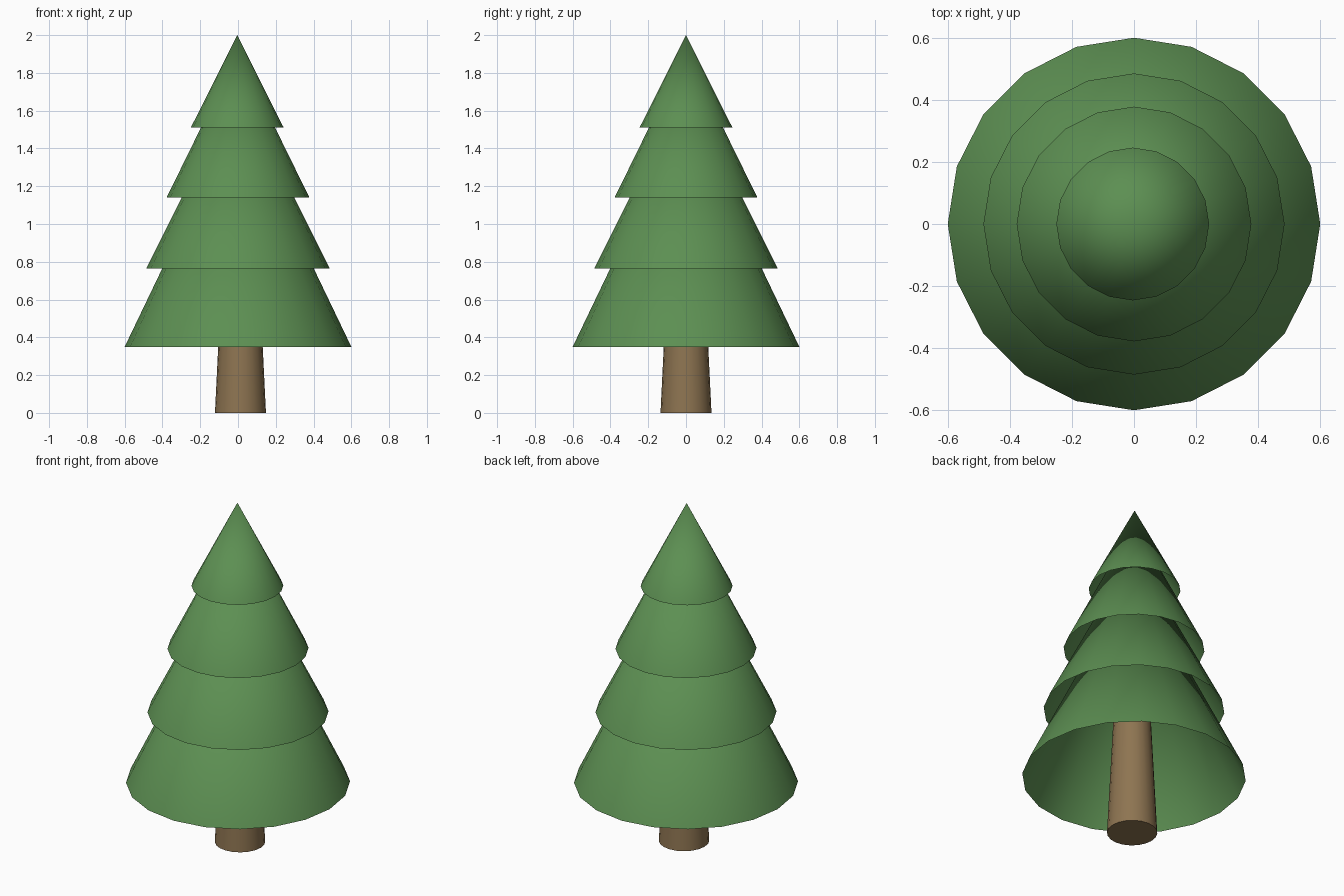
import bpy
import math

if "Cube" in bpy.data.objects:
    bpy.data.objects.remove(bpy.data.objects["Cube"], do_unlink=True)


def make_material(name, color):
    mat = bpy.data.materials.new(name)
    mat.use_nodes = True
    mat.diffuse_color = color
    mat.node_tree.nodes["Principled BSDF"].inputs["Base Color"].default_value = color
    return mat


def add_cone(name, mat, bottom, top, r_bottom, r_top, x, fill):
    bpy.ops.mesh.primitive_cone_add(
        vertices=20, radius1=r_bottom, radius2=r_top, depth=top - bottom,
        end_fill_type=fill, location=(x, 0, (bottom + top) / 2))
    obj = bpy.context.object
    obj.name = name
    obj.data.materials.append(mat)
    bpy.ops.object.shade_smooth_by_angle(angle=math.radians(40))
    return obj


green = make_material("needle green", (0.108, 0.275, 0.085, 1))
brown = make_material("bark brown", (0.270, 0.176, 0.083, 1))

# Tapered trunk, reaching up inside the foliage
add_cone("trunk", brown, 0, 1.0, 0.135, 0.086, 0.013, 'NGON')

# Foliage tiers: hollow cones, open underneath
tiers = [
    ("bottom_tier", 0.35, 1.60, 0.60, 0),
    ("lower_middle_tier", 0.765, 1.74, 0.485, 0),
    ("upper_middle_tier", 1.14, 1.91, 0.378, 0),
    ("top_tier", 1.51, 2.0, 0.246, -0.004),
]
for name, bottom, top, radius, x in tiers:
    # Fill is stripped from the base so the cone stays an open shell
    add_cone(name, green, bottom, top, radius, 0, x, 'NOTHING')
